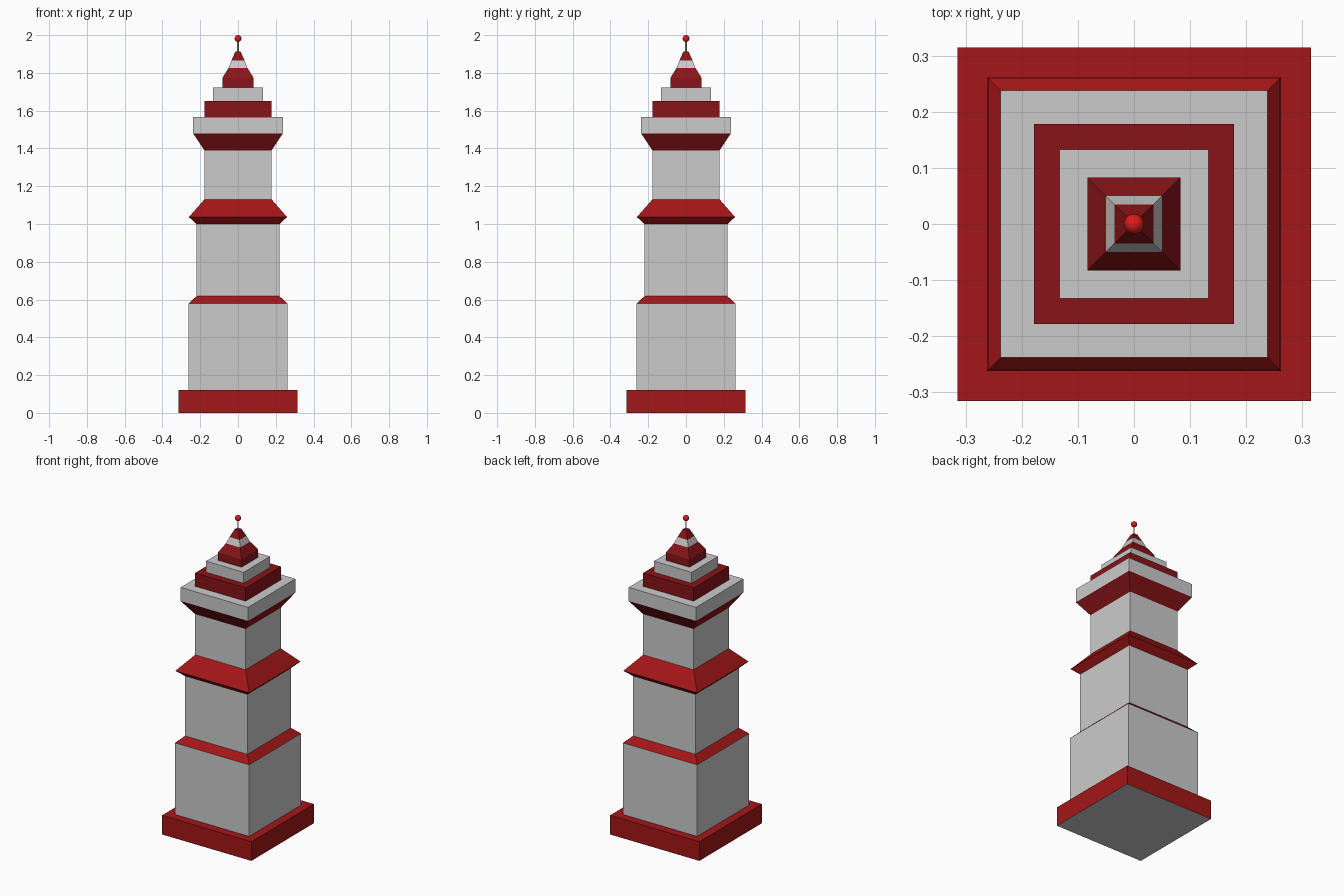
import bpy, bmesh

if "Cube" in bpy.data.objects:
    bpy.data.objects.remove(bpy.data.objects["Cube"])


def material(name, rgb):
    m = bpy.data.materials.new(name)
    m.diffuse_color = (*rgb, 1)
    m.use_nodes = True
    m.node_tree.nodes["Principled BSDF"].inputs["Base Color"].default_value = m.diffuse_color
    return m


RED = material("red", (0.37, 0.008, 0.009))
DARK_RED = material("dark_red", (0.25, 0.007, 0.009))
BRIGHT_RED = material("bright_red", (0.75, 0.01, 0.01))


def tier(name, profile, mat=None, bottom=True):
    """Square tier lofted through (half width, z) rings."""
    bm = bmesh.new()
    rings = [[bm.verts.new((sx * h, sy * h, z))
              for sx, sy in ((-1, -1), (1, -1), (1, 1), (-1, 1))]
             for h, z in profile]
    for a, b in zip(rings, rings[1:]):
        for i in range(4):
            j = (i + 1) % 4
            bm.faces.new((a[i], a[j], b[j], b[i]))
    if bottom:
        bm.faces.new(rings[0][::-1])
    bm.faces.new(rings[-1])
    mesh = bpy.data.meshes.new(name)
    bm.to_mesh(mesh)
    bm.free()
    if mat:
        mesh.materials.append(mat)
    ob = bpy.data.objects.new(name, mesh)
    bpy.context.collection.objects.link(ob)
    return ob


# Plinth with a grey underside
tier("plinth", [(0.315, 0), (0.315, 0.122)], RED, bottom=False)
bpy.ops.mesh.primitive_plane_add(size=0.63)
underside = bpy.context.object
underside.name = "plinth_underside"
underside.data.flip_normals()

# Main shaft and its ledges
tier("lower_shaft", [(0.262, 0.122), (0.262, 0.578)])
tier("lower_ledge", [(0.262, 0.578), (0.22, 0.618)], RED)
tier("middle_shaft", [(0.22, 0.618), (0.22, 1.0)])
tier("eave", [(0.22, 1.0), (0.26, 1.037), (0.178, 1.13)], RED)
tier("upper_shaft", [(0.178, 1.13), (0.178, 1.39)])

# Flared balcony and stepped crown
tier("balcony_flare", [(0.178, 1.39), (0.238, 1.48)], DARK_RED)
tier("balcony", [(0.238, 1.48), (0.238, 1.567)])
tier("red_step", [(0.178, 1.567), (0.178, 1.652)], DARK_RED)
tier("grey_step", [(0.133, 1.652), (0.133, 1.722)])

# Spire
tier("spire_base", [(0.083, 1.722), (0.083, 1.773), (0.05, 1.826)], DARK_RED)
tier("spire_band", [(0.05, 1.826), (0.035, 1.865)])
tier("spire_cap", [(0.035, 1.865), (0.014, 1.912)], DARK_RED)

# Mast and ball finial
bpy.ops.mesh.primitive_cylinder_add(vertices=12, radius=0.004, depth=0.075,
                                    location=(0, 0, 1.9445))
bpy.context.object.name = "mast"
bpy.ops.mesh.primitive_uv_sphere_add(segments=24, ring_count=12, radius=0.018,
                                     location=(0, 0, 1.982))
ball = bpy.context.object
ball.name = "finial_ball"
ball.data.materials.append(BRIGHT_RED)
bpy.ops.object.shade_smooth()
